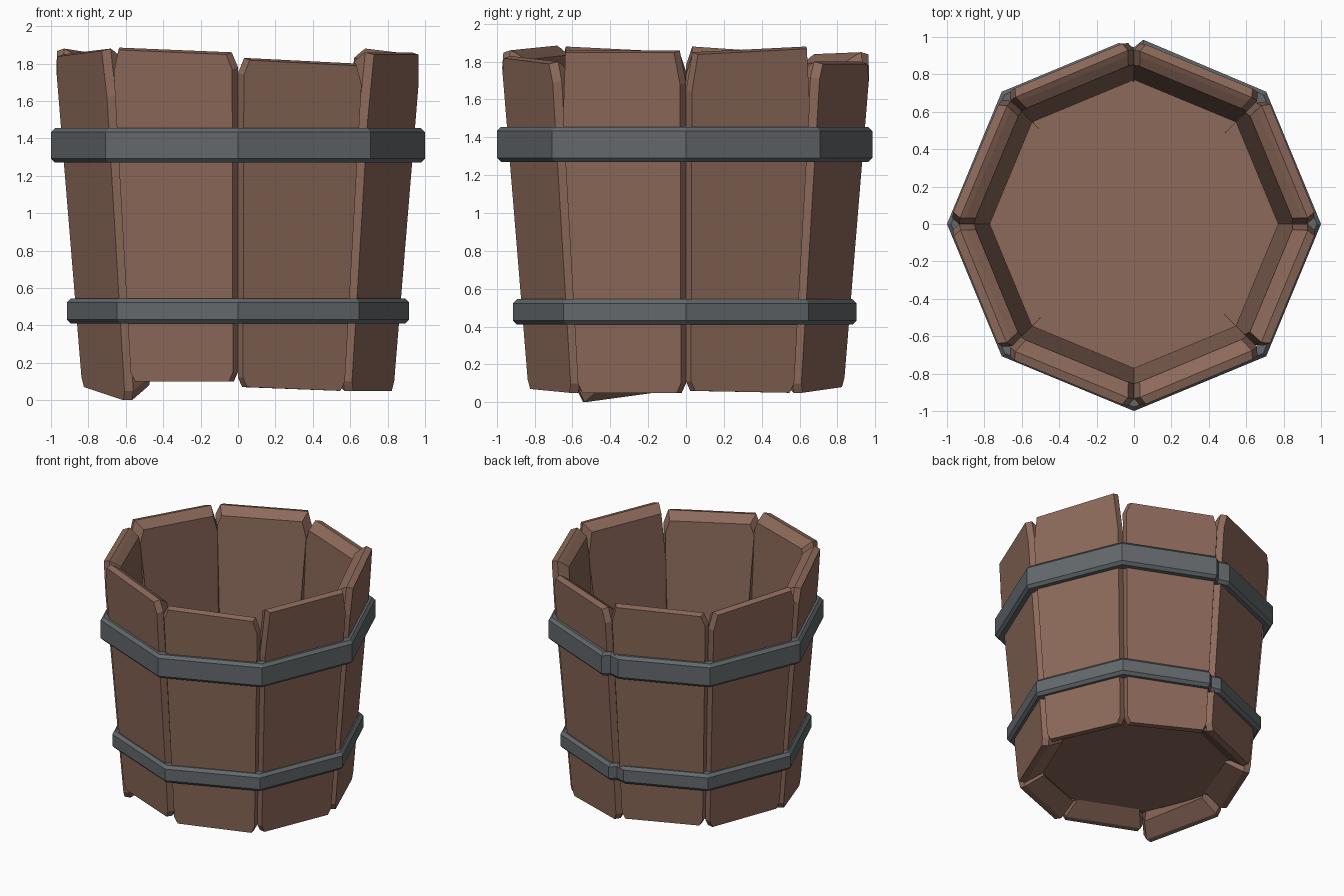
import bpy, bmesh, math
from mathutils import Vector

if "Cube" in bpy.data.objects:
    bpy.data.objects.remove(bpy.data.objects["Cube"])


def material(name, rgb):
    m = bpy.data.materials.new(name)
    m.diffuse_color = (*rgb, 1)
    m.use_nodes = True
    m.node_tree.nodes["Principled BSDF"].inputs["Base Color"].default_value = m.diffuse_color
    return m


WOOD = material("brown wood", (0.265, 0.143, 0.103))
IRON = material("grey iron", (0.125, 0.140, 0.149))
T = math.tan(math.pi / 8)
C = math.cos(math.pi / 8)


def outer(z):          # corner radius of the outside wall
    return 0.838 + 0.083 * z


def inner(z):          # corner radius of the inside wall
    return 0.75 + 0.06 * z


def make(name, rings, mat, closed=False):
    """Skin a list of equal-length point rings; cap the ends or close the loop."""
    bm = bmesh.new()
    vs = [[bm.verts.new(p) for p in r] for r in rings]
    n = len(vs[0])
    for a, b in zip(vs, vs[1:] + ([vs[0]] if closed else [])):
        for i in range(n):
            j = (i + 1) % n
            bm.faces.new((a[i], a[j], b[j], b[i]))
    if not closed:
        bm.faces.new(vs[0])
        bm.faces.new(vs[-1])
    bmesh.ops.recalc_face_normals(bm, faces=bm.faces)
    me = bpy.data.meshes.new(name)
    bm.to_mesh(me)
    bm.free()
    me.materials.append(mat)
    ob = bpy.data.objects.new(name, me)
    bpy.context.collection.objects.link(ob)
    return ob


# Staves: (top left, top right, bottom left, bottom right, left notch, right notch)
STAVES = [
    (1.85, 1.88, 0.06, 0.05, 0.20, 0.30),
    (1.80, 1.80, 0.05, 0.08, 0.08, 0.10),
    (1.85, 1.84, 0.11, 0.11, 0.12, 0.08),
    (1.84, 1.88, 0.09, 0.10, 0.12, 0.10),
    (1.85, 1.88, 0.07, 0.00, 0.10, 0.25),
    (1.885, 1.86, 0.10, 0.10, 0.12, 0.08),
    (1.83, 1.80, 0.07, 0.05, 0.08, 0.10),
    (1.86, 1.86, 0.05, 0.05, 0.35, 0.17),
]
for k, (tl, tr, bl, br, nl, nr) in enumerate(STAVES):
    ang = math.radians(22.5 + 45 * k)
    out = Vector((math.cos(ang), math.sin(ang), 0))
    side = Vector((-out.y, out.x, 0))
    # outline of the board: sideways fraction and height
    outline = [(-1, bl + 0.05), (-0.92, bl), (0.92, br), (1, br + 0.05),
               (1, tr - nr), (0.90, tr), (-0.90, tl), (-1, tl - nl)]

    def ring(width, drop, lift, top_ap, low_ap):
        pts = []
        for f, z in outline:
            z += -drop if z > 1 else lift
            ap = (top_ap if z > 1 else low_ap)(z) * C
            pts.append(out * ap + side * (f * width * ap * T) + Vector((0, 0, z)))
        return pts

    edge = lambda z: outer(z) - 0.05
    middle = lambda z: 0.4 * outer(z) + 0.6 * inner(z)
    foot = lambda z: 0.66
    make(f"stave_{k + 1}",
         [ring(0.91, 0.012, 0, outer, outer), ring(1, 0, 0, edge, edge),
          ring(1, 0.015, 0.08, middle, foot), ring(1, 0.05, 0.22, inner, inner)], WOOD)

# Floor board, recessed above the stave ends
make("floor", [[(r * math.cos(i * math.pi / 4), r * math.sin(i * math.pi / 4), z)
                for i in range(8)] for z, r in ((0.18, 0.70), (0.36, 0.79))], WOOD)


# Hoops: bevelled strip bent around the corners, with a pinched joint at the back
def hoop(name, radius, z0, z1, b):
    path = []
    for i in range(8):
        if i == 2:
            path += [(0.05, 0.985), (0.0, 0.945), (-0.08, 0.968)]
        else:
            a = i * math.pi / 4
            path.append((math.cos(a), math.sin(a)))
    th = 0.075
    section = [(-th, z0), (-b, z0), (0, z0 + b), (0, z1 - b), (-b, z1), (-th, z1)]
    make(name, [[(x * (radius + d), y * (radius + d), z) for d, z in section]
                for x, y in path], IRON, closed=True)


hoop("upper_hoop", 1.0, 1.27, 1.455, 0.022)
hoop("lower_hoop", 0.915, 0.41, 0.545, 0.022)
